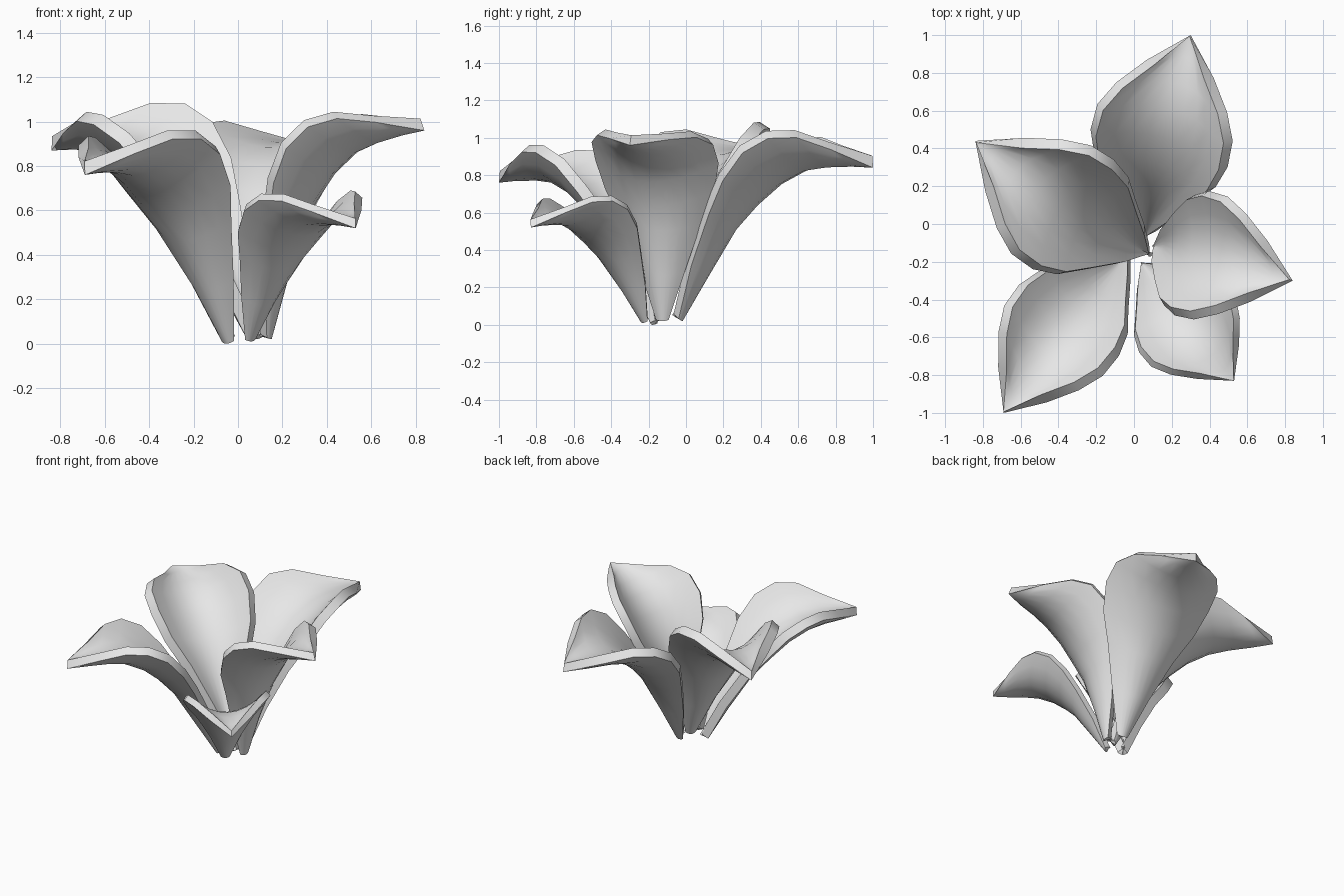
import bpy, bmesh
from math import radians
from mathutils import Matrix, Vector

cube = bpy.data.objects.get("Cube")
if cube:
    bpy.data.objects.remove(cube, do_unlink=True)

grey = bpy.data.materials.new("petal_grey")
grey.use_nodes = True
grey.diffuse_color = (0.8, 0.8, 0.8, 1)
grey.node_tree.nodes["Principled BSDF"].inputs["Base Color"].default_value = grey.diffuse_color

# Petal rows from base to tip: rib out, rib up, rim out, rim up, half width
ROWS = [
    (0, 0, -.01, .01, .04),
    (.14, .25, .08, .29, .14),
    (.28, .5, .2, .56, .25),
    (.39, .63, .3, .74, .345),
    (.52, .745, .42, .89, .39),
    (.66, .82, .56, .97, .385),
    (.79, .84, .7, .98, .315),
    (.93, .845, .86, .925, .19),
    (1.05, .84, 1.05, .84, 0),
]
COLUMNS = 8


def frame(chord):
    """Axes across, along and out of a petal whose base-to-tip line is chord."""
    along = chord.normalized()
    across = along.cross(Vector((0, 0, 1))).normalized()
    return Matrix((across, along, across.cross(along))).transposed()


def add_petal(name, base, tip, width, cup, roll):
    base, chord = Vector(base), Vector(tip) - Vector(base)
    rest = Vector((0, ROWS[-1][0], ROWS[-1][1]))
    size = chord.length / rest.length
    spin = Matrix.Rotation(radians(roll), 3, "Y")
    turn = frame(chord) @ spin @ frame(rest).transposed()

    # Cupped sheet, rim raised above the rib
    bm = bmesh.new()
    grid = []
    for rib_y, rib_z, rim_y, rim_z, half in ROWS:
        line = []
        for j in range(COLUMNS + 1):
            t = 2 * j / COLUMNS - 1
            lift = t * t
            y = rib_y + (rim_y - rib_y) * cup * lift
            z = rib_z + (rim_z - rib_z) * cup * lift
            point = Vector((half * width * t, y, z)) * size
            line.append(bm.verts.new(base + turn @ point))
        grid.append(line)
    for low, high in zip(grid, grid[1:]):
        for j in range(COLUMNS):
            bm.faces.new((low[j], low[j + 1], high[j + 1], high[j]))
    bmesh.ops.remove_doubles(bm, verts=bm.verts, dist=0.0005)
    mesh = bpy.data.meshes.new(name)
    bm.to_mesh(mesh)
    bm.free()

    mesh.materials.append(grey)
    petal = bpy.data.objects.new(name, mesh)
    bpy.context.collection.objects.link(petal)

    # Thickness grows towards the inside of the flower
    solid = petal.modifiers.new("thickness", "SOLIDIFY")
    solid.thickness = 0.065 * size
    solid.offset = 1

    bpy.ops.object.select_all(action="DESELECT")
    petal.select_set(True)
    bpy.context.view_layer.objects.active = petal
    bpy.ops.object.modifier_apply(modifier=solid.name)
    bpy.ops.object.shade_smooth_by_angle(angle=0.7)


add_petal("back_petal", (.08, -.02, .02), (.3, 1, .84), .98, 1, -5)
add_petal("back_right_petal", (.05, -.13, .02), (-.84, .44, .87), .92, 1.12, -6)
add_petal("front_right_petal", (-.05, -.18, 0), (-.69, -1, .76), .87, 1, 4)
add_petal("front_left_petal", (.06, -.23, .01), (.53, -.83, .52), 1.1, 1.15, 2)
add_petal("left_petal", (.15, -.13, .02), (.84, -.3, .96), 1, 1.05, -2)
